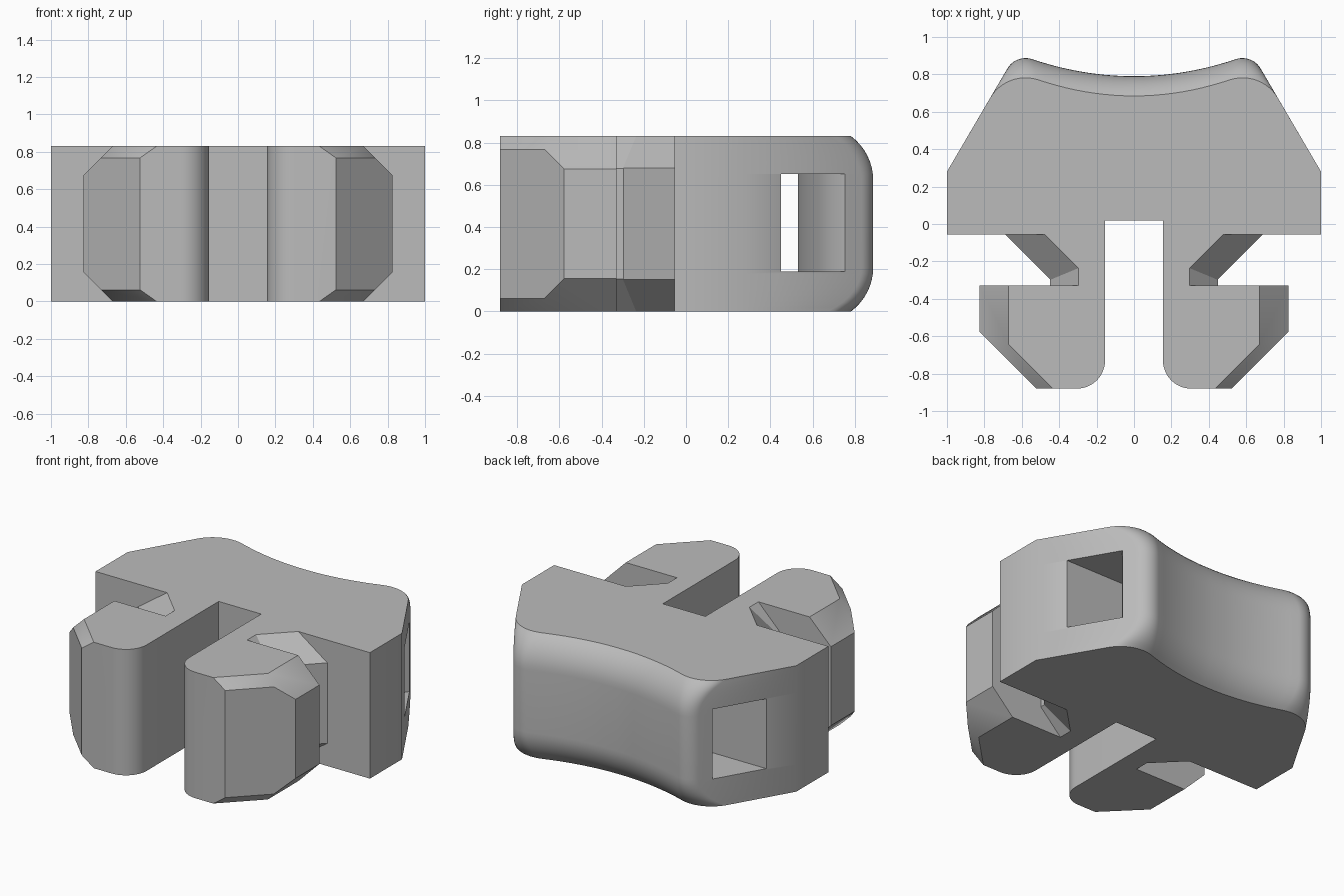
import bpy, bmesh
from math import sin, cos, radians
from mathutils import Vector

if "Cube" in bpy.data.objects:
    bpy.data.objects.remove(bpy.data.objects["Cube"], do_unlink=True)

HEIGHT = 0.83
grey = bpy.data.materials.new("plain grey")
grey.use_nodes = True
colour = (0.5, 0.5, 0.5, 1)
grey.diffuse_color = colour
grey.node_tree.nodes["Principled BSDF"].inputs["Base Color"].default_value = colour


def finish(bm, name):
    bmesh.ops.recalc_face_normals(bm, faces=bm.faces)
    mesh = bpy.data.meshes.new(name)
    bm.to_mesh(mesh)
    bm.free()
    mesh.materials.append(grey)
    ob = bpy.data.objects.new(name, mesh)
    bpy.context.collection.objects.link(ob)
    return ob


def smooth(ob):
    bpy.ops.object.select_all(action="DESELECT")
    ob.select_set(True)
    bpy.context.view_layer.objects.active = ob
    bpy.ops.object.shade_smooth_by_angle(angle=radians(32))


def loft(rings):
    """Skin a stack of (outline, z) rings and cap both ends."""
    bm = bmesh.new()
    loops = [[bm.verts.new((x, y, z)) for x, y in pts] for pts, z in rings]
    for a, b in zip(loops, loops[1:]):
        for i in range(len(a)):
            j = (i + 1) % len(a)
            bm.faces.new((a[i], a[j], b[j], b[i]))
    bm.faces.new(loops[0][::-1])
    bm.faces.new(loops[-1])
    return bm


def chamfered(name, outline, normals, side):
    """Prism trimmed by sloping planes at top and bottom: (nx, ny, limit)."""
    bm = loft([(outline, 0), (outline, HEIGHT)])
    for nx, ny, limit in normals:
        for up in (1, -1):
            n = Vector((nx, ny, up))
            co = Vector((0, 0, limit if up > 0 else HEIGHT - limit))
            res = bmesh.ops.bisect_plane(
                bm, geom=bm.verts[:] + bm.edges[:] + bm.faces[:],
                plane_co=co, plane_no=n, clear_outer=True)
            cut = [e for e in res["geom_cut"] if isinstance(e, bmesh.types.BMEdge)]
            bmesh.ops.contextual_create(bm, geom=cut)
    for v in bm.verts:
        v.co.x *= side
    smooth(finish(bm, name))


def mirrored(half):
    return half + [(-x, y) for x, y in reversed(half)]


def body_outline(d):
    """Body outline whose scooped back edge is pulled forward by d."""
    nx, ny, limit = 0.863, 0.505, 1.004
    px, peak, mid = 0.58, 0.887 - d, 0.79 - d
    r = (limit - nx * px - ny * peak) / (1 - ny)
    half = [(0.155, 0.02), (0.155, -0.055), (1, -0.055), (1, 0.28)]
    for i in range(13):
        a = radians(30.4 + (107 - 30.4) * i / 12)
        half.append((px + r * cos(a), peak - r + r * sin(a)))
    xj, yj = half[-1]
    k = (yj - mid) / xj ** 2
    half += [(xj * t / 10, mid + k * (xj * t / 10) ** 2) for t in range(9, 0, -1)]
    return mirrored(half)


# Body with rounded back edges
RADIUS, STEPS = 0.26, 8
curve = [radians(53.5) * i / STEPS for i in range(STEPS + 1)]
upper = [(RADIUS * (1 - cos(a)), HEIGHT - 0.209 + RADIUS * sin(a)) for a in curve]
upper[-1] = (upper[-1][0], HEIGHT)
levels = [(d, HEIGHT - z) for d, z in reversed(upper)] + upper
body = finish(loft([(body_outline(d), z) for d, z in levels]), "body")

# Strap tunnel, curved along the back and flared at both mouths
half = [(1.2, 0.45), (1.2, 0.85), (0.76, 0.81), (0.73, 0.765), (0.70, 0.723), (0.66, 0.685)]
half += [(0.06 * t, 0.53 + 0.33 * (0.06 * t) ** 2) for t in range(10, 0, -1)]
cutter = finish(loft([(mirrored(half), 0.19), (mirrored(half), 0.65)]), "tunnel_cutter")
cutter.hide_render = True
mod = body.modifiers.new("tunnel", "BOOLEAN")
mod.operation = "DIFFERENCE"
mod.solver = "EXACT"
mod.object = cutter
bpy.context.view_layer.objects.active = body
bpy.ops.object.modifier_apply(modifier=mod.name)
bpy.data.objects.remove(cutter, do_unlink=True)
smooth(body)

# Prongs and their necks
D = 0.5 ** 0.5
prong = [(0.155, -0.33)]
for i in range(13):
    a = radians(180 + 90 * i / 12)
    prong.append((0.305 + 0.15 * cos(a), -0.73 + 0.15 * sin(a)))
prong += [(0.523, -0.88), (0.825, -0.578), (0.825, -0.33)]
neck = [(0.155, -0.055), (0.155, -0.33), (0.45, -0.33), (0.45, -0.055)]
brace = [(0.155, -0.055), (0.155, -0.33), (0.415, -0.33), (0.69, -0.055)]
for label, side in (("left", 1), ("right", -1)):
    chamfered(label + "_prong", prong, [(1, 0, 1.5), (D, -D, 1.76)], side)
    chamfered(label + "_neck", neck, [(1, 0, 1.127)], side)
    chamfered(label + "_neck_brace", brace, [(D, -D, 0.745 * D + 0.68)], side)
